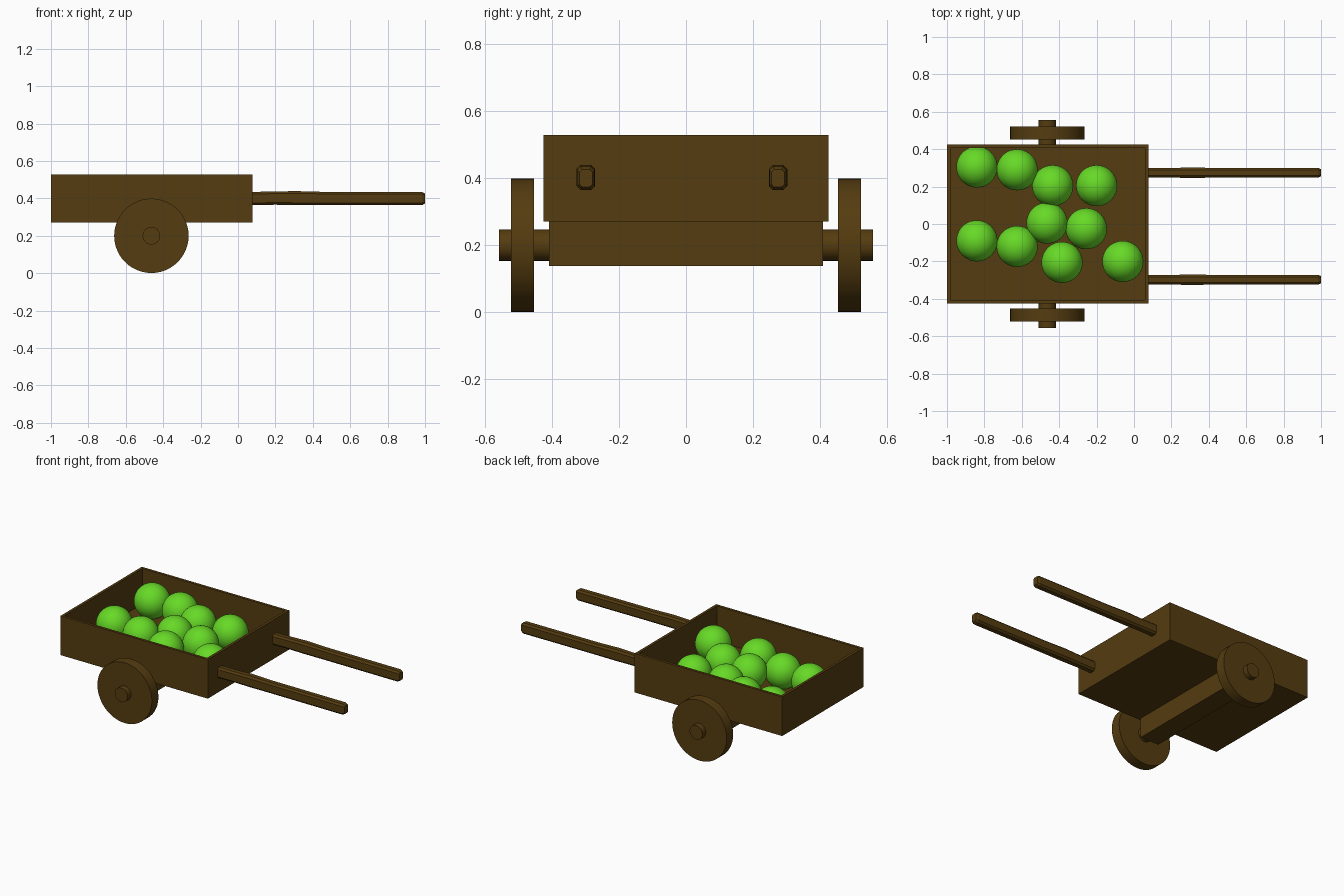
import bpy, bmesh, math
from mathutils import Matrix

if "Cube" in bpy.data.objects:
    bpy.data.objects.remove(bpy.data.objects["Cube"])


def material(name, rgb):
    m = bpy.data.materials.new(name)
    m.diffuse_color = (*rgb, 1)
    m.use_nodes = True
    m.node_tree.nodes["Principled BSDF"].inputs["Base Color"].default_value = m.diffuse_color
    return m


WOOD = material("brown wood", (0.09, 0.045, 0.005))
GREEN = material("fruit green", (0.135, 0.70, 0.02))


def finish(name, bm, mat, smooth=False):
    bmesh.ops.recalc_face_normals(bm, faces=bm.faces)
    me = bpy.data.meshes.new(name)
    bm.to_mesh(me)
    bm.free()
    me.materials.append(mat)
    ob = bpy.data.objects.new(name, me)
    bpy.context.collection.objects.link(ob)
    if smooth:
        bpy.ops.object.select_all(action='DESELECT')
        ob.select_set(True)
        bpy.context.view_layer.objects.active = ob
        bpy.ops.object.shade_smooth_by_angle(angle=math.radians(40))
    return ob


def block(bm, lo, hi):
    size = [b - a for a, b in zip(lo, hi)]
    mid = [(a + b) / 2 for a, b in zip(lo, hi)]
    bmesh.ops.create_cube(bm, size=1, matrix=Matrix.Translation(mid) @ Matrix.Diagonal((*size, 1)))


def cylinder(name, x, y, z, radius, length, sides):
    bm = bmesh.new()
    mat = Matrix.Translation((x, y, z)) @ Matrix.Rotation(math.pi / 2, 4, 'X')
    bmesh.ops.create_cone(bm, cap_ends=True, segments=sides, radius1=radius,
                          radius2=radius, depth=length, matrix=mat)
    return finish(name, bm, WOOD, True)


# Open tray: a solid block with its top face inset and pushed down
bm = bmesh.new()
block(bm, (-1.0, -0.425, 0.27), (0.077, 0.425, 0.528))
top = max(bm.faces, key=lambda f: f.calc_center_median().z)
bmesh.ops.inset_region(bm, faces=[top], thickness=0.025)
floor = bmesh.ops.extrude_face_region(bm, geom=[top])
bmesh.ops.translate(bm, vec=(0, 0, -0.233),
                    verts=[v for v in floor["geom"] if isinstance(v, bmesh.types.BMVert)])
if top.is_valid:
    bmesh.ops.delete(bm, geom=[top], context='FACES_ONLY')
finish("tray", bm, WOOD)

# Beam under the tray, axle and wheels
AX = -0.463
bm = bmesh.new()
block(bm, (AX - 0.068, -0.408, 0.138), (AX + 0.068, 0.408, 0.272))
finish("axle_beam", bm, WOOD)
cylinder("axle", AX, 0, 0.2, 0.047, 1.114, 24)
for side, label in ((-1, "front"), (1, "back")):
    cylinder(label + "_wheel", AX, side * 0.487, 0.2, 0.199, 0.068, 48)


# Handles: chamfered bars with a slight swell and rounded tip
def handle(name, y):
    bm = bmesh.new()
    w, h, c = 0.026, 0.035, 0.011
    outline = [(w, h - c), (w - c, h), (c - w, h), (-w, h - c),
               (-w, c - h), (c - w, -h), (w - c, -h), (w, c - h)]
    rings = []
    for x, s, dz in ((0.06, 1, 0), (0.2, 1, 0.001), (0.3, 1.06, 0.002),
                     (0.45, 1, 0), (0.985, 1, -0.001), (1.0, 0.75, -0.001)):
        rings.append([bm.verts.new((x, y + a * s, 0.40 + dz + b * s)) for a, b in outline])
    for r, q in zip(rings, rings[1:]):
        for i in range(8):
            j = (i + 1) % 8
            bm.faces.new((r[i], r[j], q[j], q[i]))
    bm.faces.new(rings[0])
    bm.faces.new(rings[-1])
    finish(name, bm, WOOD)


handle("front_handle", -0.298)
handle("back_handle", 0.274)

# Round fruit lying on the tray floor
FRUIT = [(-0.84, 0.305), (-0.625, 0.29), (-0.435, 0.205), (-0.20, 0.205), (-0.465, 0.005),
         (-0.255, -0.025), (-0.84, -0.09), (-0.625, -0.12), (-0.385, -0.205), (-0.06, -0.20)]
for i, (x, y) in enumerate(FRUIT):
    bm = bmesh.new()
    bmesh.ops.create_icosphere(bm, subdivisions=4, radius=0.11,
                               matrix=Matrix.Translation((x, y, 0.392)))
    finish(f"fruit_{i + 1}", bm, GREEN, True)
